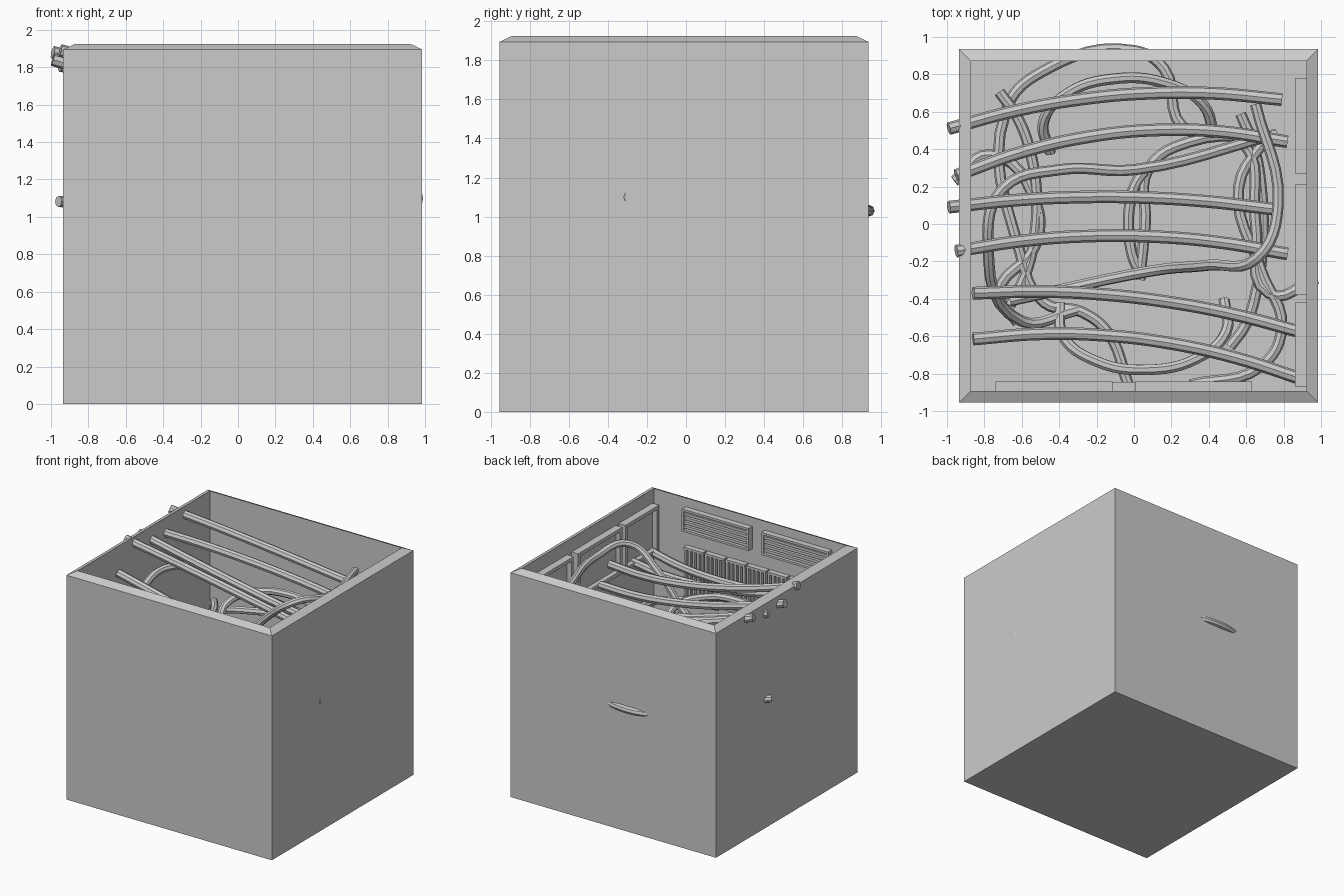
import bpy, bmesh
from math import sin, cos, pi, radians

if "Cube" in bpy.data.objects:
    bpy.data.objects.remove(bpy.data.objects["Cube"])


def box(bm, x0, x1, y0, y1, z0, z1):
    v = [bm.verts.new((x, y, z)) for z in (z0, z1)
         for x, y in ((x0, y0), (x1, y0), (x1, y1), (x0, y1))]
    bm.faces.new(v[3::-1])
    bm.faces.new(v[4:])
    for i in range(4):
        j = (i + 1) % 4
        bm.faces.new((v[i], v[j], v[j + 4], v[i + 4]))


def finish(bm, name):
    bmesh.ops.recalc_face_normals(bm, faces=bm.faces)
    me = bpy.data.meshes.new(name)
    bm.to_mesh(me)
    bm.free()
    ob = bpy.data.objects.new(name, me)
    bpy.context.collection.objects.link(ob)


def tube(name, pts, r=0.03):
    cu = bpy.data.curves.new(name, 'CURVE')
    cu.dimensions = '3D'
    cu.bevel_depth = r
    cu.bevel_resolution = 2
    cu.resolution_u = 6
    cu.use_fill_caps = True
    sp = cu.splines.new('BEZIER')
    sp.bezier_points.add(len(pts) - 1)
    for bp, p in zip(sp.bezier_points, pts):
        bp.co = p
        bp.handle_left_type = bp.handle_right_type = 'AUTO'
    ob = bpy.data.objects.new(name, cu)
    bpy.context.collection.objects.link(ob)
    bpy.ops.object.select_all(action='DESELECT')
    ob.select_set(True)
    bpy.context.view_layer.objects.active = ob
    bpy.ops.object.convert(target='MESH')
    bpy.ops.object.shade_smooth_by_angle()


def arc(cx, cy, rx, ry, a0, a1, z, rise, n=6):
    """Elliptic arc that rises towards its middle."""
    return [(cx + rx * cos(radians(a0 + (a1 - a0) * i / n)),
             cy + ry * sin(radians(a0 + (a1 - a0) * i / n)),
             z + rise * sin(pi * i / n)) for i in range(n + 1)]


def level(*xy):
    """Plan path near mid height, dipping a little towards the back."""
    return [(x, y, 1.1 - 0.075 * max(y, 0)) for x, y in xy]


# Open-topped room shell with a sloping rim
cx, cy, hx, hy = 0.025, -0.01, 0.96, 0.945
bm = bmesh.new()
rings = []
for inset, z in ((0, 0), (0, 1.895), (0.063, 1.925), (0.063, 0.05)):
    rings.append([bm.verts.new((cx + sx * (hx - inset), cy + sy * (hy - inset), z))
                  for sx, sy in ((-1, -1), (1, -1), (1, 1), (-1, 1))])
for a, b in zip(rings, rings[1:]):
    for i in range(4):
        j = (i + 1) % 4
        bm.faces.new((a[i], a[j], b[j], b[i]))
bm.faces.new(rings[0][::-1])
bm.faces.new(rings[3])
finish(bm, "room_shell")

# Louvred vents, high on the inside of the front wall
for a in (-0.74, 0.005):
    bm = bmesh.new()
    b, z0, z1, t = a + 0.625, 1.66, 1.85, 0.018
    for zz in (z0, z1 - t):
        box(bm, a, b, -0.9, -0.842, zz, zz + t)
    for xx in (a, b - t):
        box(bm, xx, xx + t, -0.9, -0.842, z0 + t, z1 - t)
    for k in range(4):
        zz = z0 + 0.029 + k * 0.036
        box(bm, a + t, b - t, -0.9, -0.85, zz, zz + 0.022)
    finish(bm, "louvre_vent")

# Row of ribbed units under the vents
for n in range(7):
    bm = bmesh.new()
    a, w, z0, z1 = 0.435 - 0.195 * n, 0.18, 1.1, 1.53
    box(bm, a, a + w, -0.9, -0.875, z0, z1)
    for zz in (z0, z1 - 0.02):
        box(bm, a, a + w, -0.876, -0.845, zz, zz + 0.02)
    for k in range(5):
        xx = a + k * (w - 0.02) / 4
        box(bm, xx, xx + 0.02, -0.876, -0.85, z0 + 0.02, z1 - 0.02)
    finish(bm, "ribbed_unit")

# Framed panels on the inside of the right wall
for a, b in ((-0.87, -0.42), (-0.38, 0.21), (0.27, 0.78)):
    bm = bmesh.new()
    z0, z1, t = 1.42, 1.81, 0.03
    box(bm, 0.9, 0.93, a, b, z0, z1)
    for zz in (z0, z1 - t):
        box(bm, 0.86, 0.9, a, b, zz, zz + t)
    for yy in (a, b - t):
        box(bm, 0.86, 0.9, yy, yy + t, z0 + t, z1 - t)
    finish(bm, "wall_panel")


# Six long pipes sagging from left to right: each bows in y and eases down in z
def sagging_pipe(x0, y0, bow, x1, y1, z0, z1):
    pts = []
    for i in range(6):
        t = i / 5
        pts.append((x0 + (x1 - x0) * t, y0 + (y1 - y0) * t + 4 * bow * t * (1 - t),
                    z1 + (z0 - z1) * (1 - t) ** 1.7))
    tube("sagging_pipe", pts, 0.034)


sagging_pipe(-0.99, 0.51, 0.1, 0.79, 0.665, 1.88, 1.6)
sagging_pipe(-0.95, 0.26, 0.14, 0.82, 0.44, 1.81, 1.56)
sagging_pipe(-0.99, 0.09, 0.06, 0.74, 0.08, 1.84, 1.53)
sagging_pipe(-0.95, -0.145, 0.09, 0.82, -0.16, 1.89, 1.59)
sagging_pipe(-0.86, -0.37, 0.08, 0.9, -0.58, 1.71, 1.43)
sagging_pipe(-0.86, -0.615, 0.11, 0.9, -0.83, 1.58, 1.42)

# Hoses that climb through the pipes
tube("arched_hose", [(0.65, 0.64, 1.75), (0.77, 0.1, 1.77), (0.66, -0.18, 1.8),
                     (0.4, -0.22, 1.6), (0.1, -0.25, 1.27), (-0.66, -0.41, 1.2)])
tube("left_loop_hose", [(0.76, 0.48, 1.3), (0.0, 0.29, 1.5), (-0.4, 0.29, 1.57),
                        (-0.7, 0.19, 1.6), (-0.78, -0.1, 1.55), (-0.6, -0.52, 1.2),
                        (-0.3, -0.46, 1.1)])

# Looping hoses lying lower down
tube("back_loop_hose", arc(-0.03, 0.5, 0.46, 0.28, 205, -5, 1.12, 0.18))
tube("front_loop_hose", arc(0.05, -0.5, 0.46, 0.28, 165, 380, 1.1, 0.15))
tube("centre_hose", arc(0.1, 0, 0.13, 0.3, 110, 250, 1.1, 0))
tube("short_hose", arc(-0.92, 0.1, 0.4, 0.7, 60, -50, 1.1, 0))
tube("right_inner_hose", arc(0.45, 0.0, 0.24, 0.68, 60, -75, 1.05, 0))
tube("outer_hose", level((-0.03, -0.86), (-0.14, -0.58), (-0.28, -0.47), (-0.48, -0.42),
                         (-0.61, -0.15), (-0.68, 0.62), (-0.48, 0.82), (0, 0.927),
                         (0.16, 0.83), (0.26, 0.52), (0.58, 0.44), (0.65, 0),
                         (0.72, -0.37), (0.98, -0.29)))
tube("wall_hose", level((-0.96, 0.23), (-0.77, 0.37), (-0.52, 0.1), (-0.53, -0.12),
                        (-0.72, -0.37), (-0.62, -0.53)))
tube("middle_hose", level((0.76, 0.47), (0.3, 0.44), (0.08, 0.3), (0.06, 0), (0.03, -0.3)))
tube("right_hose", level((0.73, 0.49), (0.56, 0.2), (0.68, -0.25), (0.79, -0.55),
                         (0.68, -0.76), (0.3, -0.86)))
